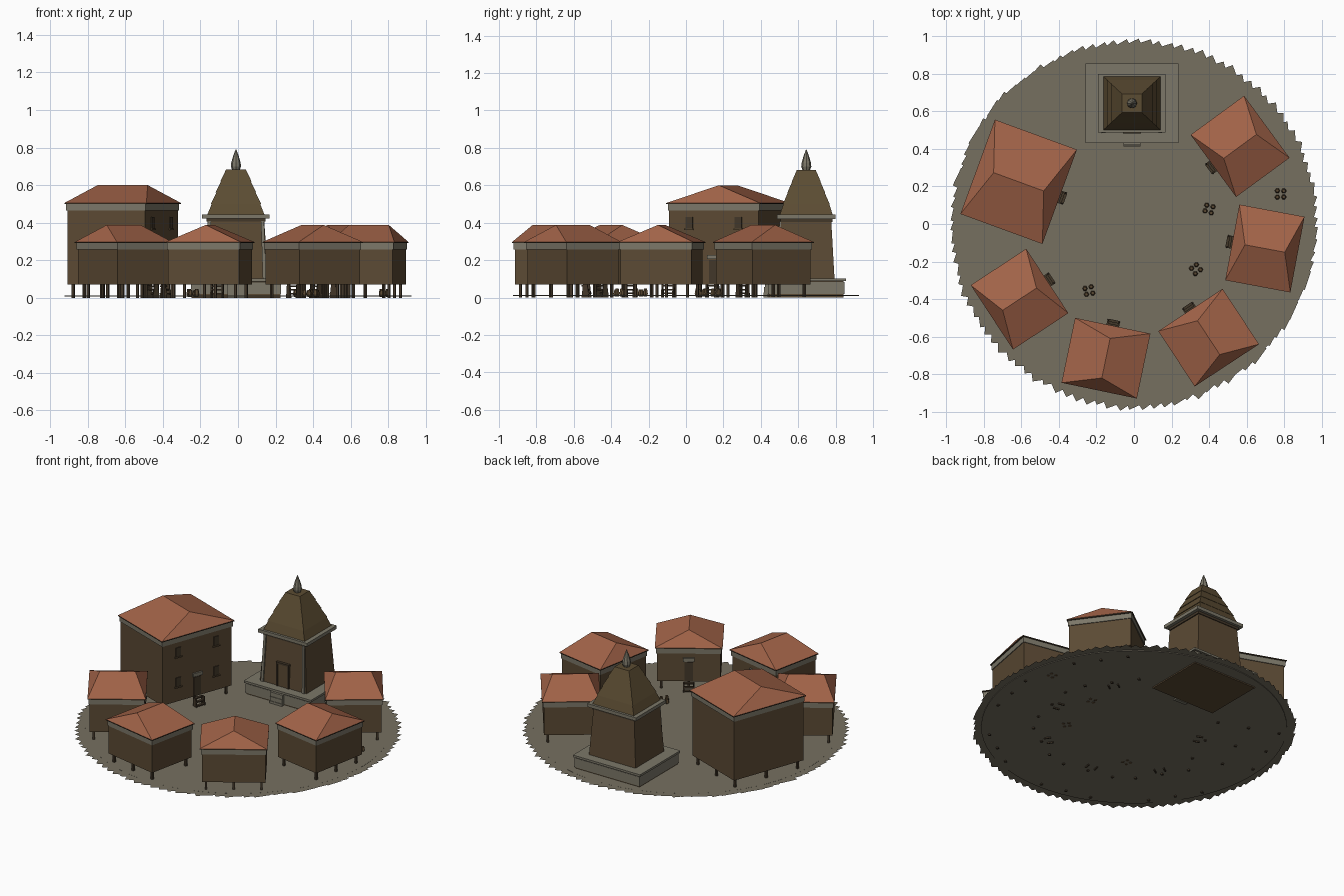
import bpy, bmesh, math, random
from mathutils import Matrix, Vector

if "Cube" in bpy.data.objects:
    bpy.data.objects.remove(bpy.data.objects["Cube"])
random.seed(4)


def material(name, rgb):
    m = bpy.data.materials.new(name)
    m.diffuse_color = (*rgb, 1)
    m.use_nodes = True
    m.node_tree.nodes["Principled BSDF"].inputs["Base Color"].default_value = m.diffuse_color
    return m


ROOF = material("terracotta", (0.36, 0.125, 0.065))
WALL = material("brown_wood", (0.105, 0.068, 0.034))
DARK = material("dark_wood", (0.055, 0.038, 0.022))
STONE = material("grey_stone", (0.20, 0.185, 0.14))
EARTH = material("ground_grey", (0.18, 0.16, 0.118))
THATCH = material("temple_brown", (0.105, 0.072, 0.032))


def make(name, verts, faces, mat, frame=Matrix()):
    me = bpy.data.meshes.new(name)
    bm = bmesh.new()
    vs = [bm.verts.new(frame @ Vector(v)) for v in verts]
    for f in faces:
        bm.faces.new([vs[i] for i in f])
    bmesh.ops.recalc_face_normals(bm, faces=bm.faces)
    bm.to_mesh(me)
    bm.free()
    me.materials.append(mat)
    ob = bpy.data.objects.new(name, me)
    bpy.context.collection.objects.link(ob)
    return ob


BOX = [(3, 2, 1, 0), (4, 5, 6, 7)] + [(i, (i + 1) % 4, 4 + (i + 1) % 4, 4 + i) for i in range(4)]


def taper(name, frame, x, y, z0, z1, bottom, top, mat):
    """Box with separate half sizes at bottom and top."""
    vs = [(x + sx * h[0], y + sy * h[1], z) for z, h in ((z0, bottom), (z1, top))
          for sx, sy in ((-1, -1), (1, -1), (1, 1), (-1, 1))]
    return make(name, vs, BOX, mat, frame)


def box(name, frame, x, y, z0, z1, hx, hy, mat):
    return taper(name, frame, x, y, z0, z1, (hx, hy), (hx, hy), mat)


def lathe(name, x, y, profile, sides, mat):
    vs, fs = [], []
    for r, z in profile:
        for i in range(sides):
            a = 2 * math.pi * i / sides
            vs.append((x + r * math.cos(a), y + r * math.sin(a), z))
    for k in range(len(profile) - 1):
        for i in range(sides):
            j = (i + 1) % sides
            fs.append((k * sides + i, k * sides + j, (k + 1) * sides + j, (k + 1) * sides + i))
    fs += [tuple(range(sides)), tuple(range(len(vs) - sides, len(vs)))]
    return make(name, vs, fs, mat)


# Ground disc and the ragged rim of turned square plates
lathe("ground", 0, 0, [(0.925, 0.008), (0.925, 0.013)], 64, EARTH)
rim_v, rim_f = [], []
N = 100
for i in range(N):
    a = 2 * math.pi * i / N
    turn = a * 0.5 + 0.5 + random.uniform(-0.15, 0.15)
    r = 0.918 + random.uniform(-0.008, 0.008)
    for k in range(4):
        t = turn + k * math.pi / 2
        rim_v.append((r * math.cos(a) + 0.073 * math.cos(t),
                      r * math.sin(a) + 0.073 * math.sin(t), 0.0125 + 0.00002 * (i % 20)))
    rim_f.append(tuple(range(4 * i, 4 * i + 4)))
make("ground_rim", rim_v, rim_f, EARTH)


# Stilt house: local +x looks at the village centre
def house(tag, angle, dist, depth, width, eave, ridge_z, big=False):
    a = math.radians(angle)
    face = a + math.pi
    fr = Matrix.Translation((dist * math.cos(a), dist * math.sin(a), 0)) @ Matrix.Rotation(face, 4, 'Z')
    hx, hy = depth / 2, width / 2
    wx, wy = hx - 0.012, hy - 0.012
    box(tag + "_walls", fr, 0, 0, 0.07, eave - 0.03, wx, wy, WALL)
    box(tag + "_band", fr, 0, 0, eave - 0.037, eave - 0.003, wx + 0.005, wy + 0.005, STONE)
    box(tag + "_eave_trim", fr, 0, 0, eave - 0.003, eave + 0.003, hx, hy, DARK)
    # hip roof with its ridge running towards the centre
    z, rx = eave + 0.003, hx * 0.61
    make(tag + "_roof",
         [(-hx, -hy, z), (hx, -hy, z), (hx, hy, z), (-hx, hy, z), (-rx, 0, ridge_z), (rx, 0, ridge_z)],
         [(0, 1, 5, 4), (1, 2, 5), (2, 3, 4, 5), (3, 0, 4), (3, 2, 1, 0)], ROOF, fr)
    # stilts
    for sx in ((-1, 0, 1) if big else (-1, 1)):
        for sy in (-1, 0, 1):
            box(tag + "_stilt", fr, sx * (wx - 0.025), sy * (wy - 0.025), 0, 0.07, 0.007, 0.007, DARK)
    # door, lintel and steps
    box(tag + "_door", fr, wx + 0.002, 0, 0.075, 0.20, 0.004, 0.026, DARK)
    box(tag + "_lintel", fr, wx + 0.005, 0, 0.205, 0.228, 0.007, 0.034, STONE)
    for k in range(3):
        box(tag + "_step", fr, wx + 0.035 - 0.012 * k, 0, 0.018 + 0.02 * k, 0.026 + 0.02 * k,
            0.009, 0.03, DARK)
    for s in (-1, 1):
        taper(tag + "_step_rail", fr, wx + 0.022, s * 0.03, 0, 0.07, (0.02, 0.004), (0.012, 0.004), DARK)
    if big:
        for s in (-1, 1):
            for zz in (0.17, 0.37):
                box(tag + "_window", fr, wx + 0.001, s * 0.14, zz, zz + 0.06, 0.004, 0.02, DARK)
                box(tag + "_window_sill", fr, wx + 0.004, s * 0.14, zz - 0.008, zz, 0.006, 0.025, WALL)


house("large_house", 159.9, 0.654, 0.465, 0.535, 0.502, 0.60, True)
for n, (ang, d) in enumerate([(-10.6, 0.709), (36.2, 0.70), (213.3, 0.729), (258.2, 0.73), (303.3, 0.724)]):
    house(f"house_{n + 1}", ang, d, 0.353, 0.41, 0.294, 0.388)

# Temple: plinth, sloped body, cornice, tiered roof and finial
T = Matrix.Translation((-0.011, 0.643, 0))
box("temple_footing", T, 0, 0, 0, 0.025, 0.236, 0.2, WALL)
box("temple_plinth", T, 0, 0, 0.02, 0.082, 0.24, 0.204, STONE)
box("plinth_joint", T, 0, 0, 0.08, 0.09, 0.235, 0.199, DARK)
box("plinth_slab", T, 0, 0, 0.088, 0.102, 0.248, 0.212, STONE)
taper("temple_body", T, 0, 0, 0.10, 0.42, (0.172, 0.151), (0.15, 0.133), WALL)
box("cornice_under", T, 0, 0, 0.405, 0.423, 0.158, 0.139, DARK)
box("cornice", T, 0, 0, 0.421, 0.443, 0.18, 0.157, STONE)
tiers = [(0.443, 0.50, 0.152, 0.129), (0.50, 0.56, 0.134, 0.104),
         (0.56, 0.62, 0.109, 0.079), (0.62, 0.682, 0.083, 0.053)]
for z0, z1, b, t in tiers:
    taper("temple_roof_tier", T, 0, 0, z0, z1, (b, b * 0.93), (t, t * 0.95), THATCH)
lathe("finial", -0.011, 0.643, [(0.02, 0.68), (0.027, 0.70), (0.025, 0.72), (0.015, 0.755), (0.002, 0.79)], 8, STONE)

# Temple front: corner pilasters, door, frame and steps
for s in (-1, 1):
    make_p = [(s * 0.152 + dx, y + dy, z) for z, y in ((0.102, -0.151), (0.41, -0.135))
              for dx, dy in ((-0.009, -0.008), (0.009, -0.008), (0.009, 0.008), (-0.009, 0.008))]
    make("temple_pilaster", [(x * (1 if z < 0.2 else 0.93), y, z) for x, y, z in make_p], BOX, STONE, T)
    box("door_jamb", T, s * 0.04, -0.148, 0.102, 0.25, 0.006, 0.012, DARK)
box("temple_door", T, 0, -0.146, 0.102, 0.25, 0.035, 0.009, WALL)
box("door_head", T, 0, -0.148, 0.25, 0.262, 0.047, 0.012, DARK)
for k in range(3):
    box("temple_step", T, 0, -0.217 + 0.004 * k, 0.0 + 0.028 * k, 0.028 + 0.028 * k, 0.045, 0.012, STONE)

# Clusters of small pots on the ground
for cx, cy in ((-0.24, -0.355), (0.33, -0.24), (0.40, 0.08), (0.78, 0.16)):
    for k in range(4):
        t = 1.6 * k + cx * 9
        x, y = cx + 0.024 * math.cos(t), cy + 0.024 * math.sin(t)
        h = 0.03 + 0.006 * (k % 2)
        lathe("pot", x, y, [(0.009, 0.005), (0.014, 0.02), (0.009, 0.012 + h)], 6, WALL)
